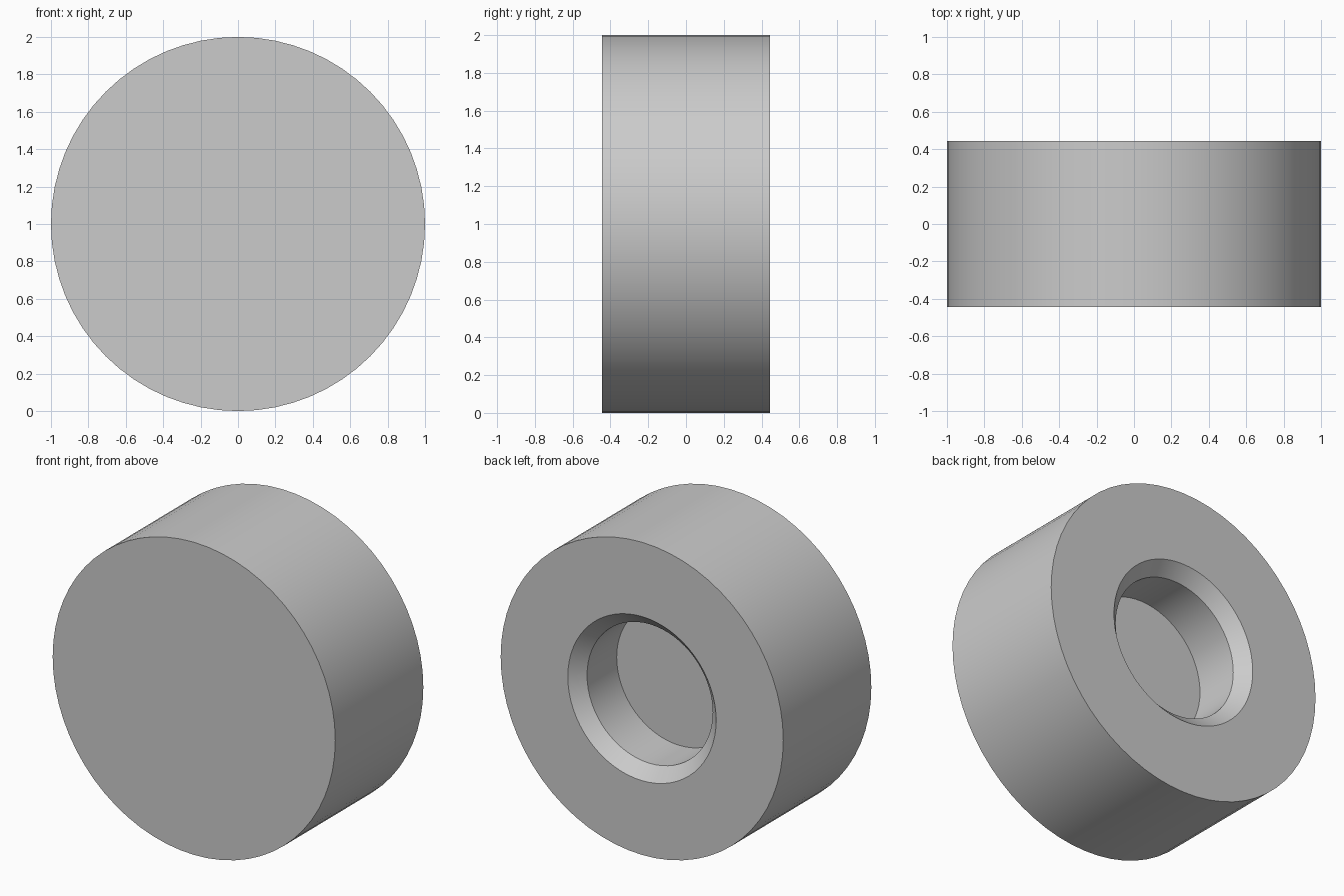
import bpy, bmesh, math
from mathutils import Matrix, Vector

if "Cube" in bpy.data.objects:
    bpy.data.objects.remove(bpy.data.objects["Cube"])

SIDES = 64
HALF = 0.445

# Plain grey finish
grey = bpy.data.materials.new("plain_grey")
grey.diffuse_color = (0.6, 0.6, 0.6, 1.0)
grey.use_nodes = True
grey.node_tree.nodes["Principled BSDF"].inputs["Base Color"].default_value = grey.diffuse_color

# Section as (radius, y): solid front, outer wall, back rim, chamfer, blind bore
profile = [(1.0, -HALF), (1.0, HALF), (0.525, HALF),
           (0.445, HALF - 0.08), (0.445, HALF - 0.38)]

# Revolve the section around the y axis
bm = bmesh.new()
rings = []
for r, y in profile:
    ring = []
    for i in range(SIDES):
        a = 2 * math.pi * i / SIDES
        ring.append(bm.verts.new((r * math.cos(a), y, 1 + r * math.sin(a))))
    rings.append(ring)
for a, b in zip(rings, rings[1:]):
    for i in range(SIDES):
        j = (i + 1) % SIDES
        bm.faces.new((a[i], a[j], b[j], b[i]))

# Front cap and bore floor
bm.faces.new(rings[0])
bm.faces.new(rings[-1])
bmesh.ops.recalc_face_normals(bm, faces=bm.faces)

mesh = bpy.data.meshes.new("bored_disc")
bm.to_mesh(mesh)
bm.free()
mesh.materials.append(grey)
disc = bpy.data.objects.new("bored_disc", mesh)
bpy.context.collection.objects.link(disc)

# Smooth walls with crisp rims
bpy.context.view_layer.objects.active = disc
disc.select_set(True)
bpy.ops.object.shade_smooth_by_angle(angle=math.radians(30))
